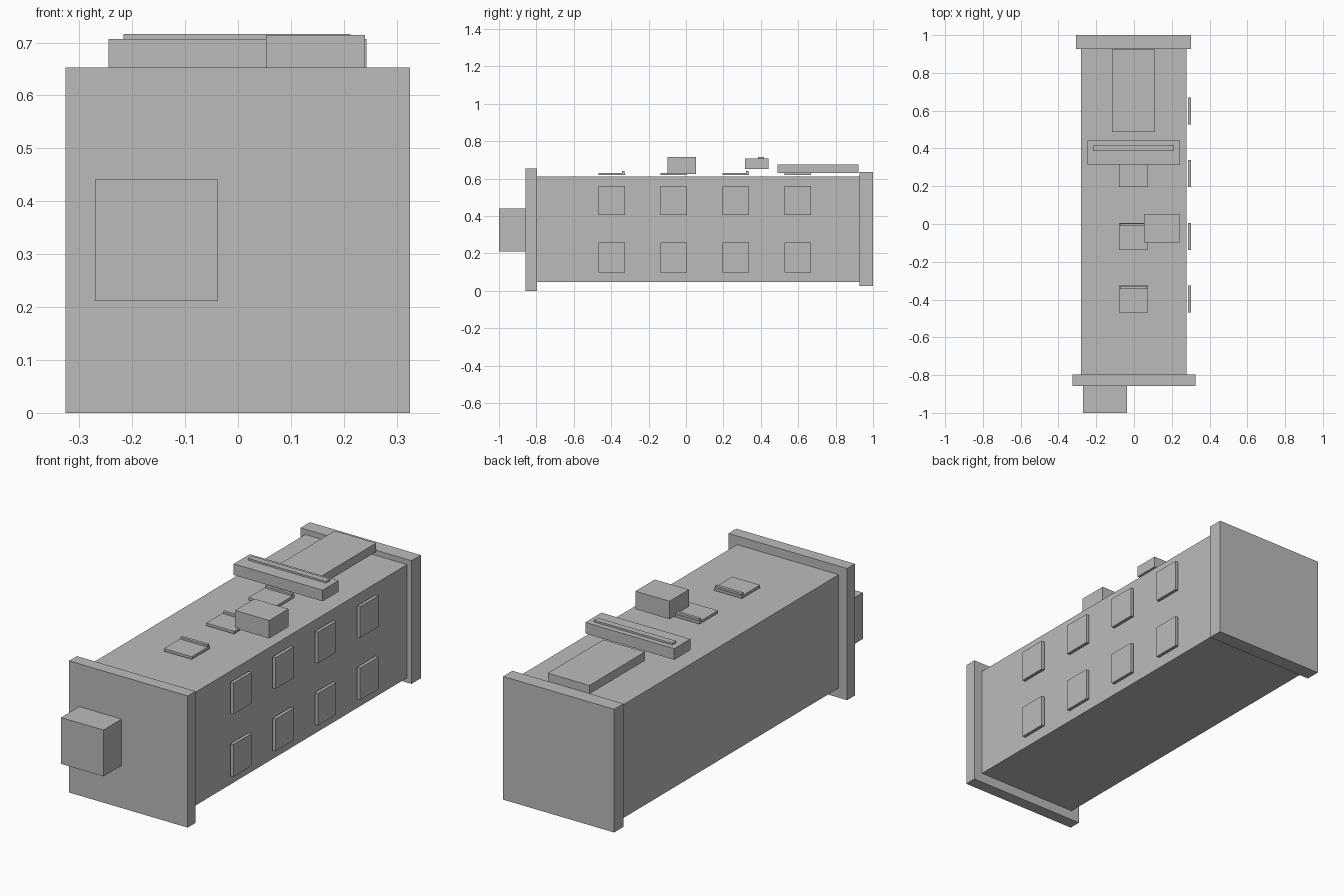
import bpy

grey = bpy.data.materials.new("plain_grey")
grey.diffuse_color = (0.5, 0.5, 0.5, 1)


def box(name, x, y, z):
    """Box spanning the given (min, max) ranges."""
    bpy.ops.mesh.primitive_cube_add(size=1, location=[sum(r) / 2 for r in (x, y, z)])
    ob = bpy.context.object
    ob.name = name
    ob.scale = [r[1] - r[0] for r in (x, y, z)]
    bpy.ops.object.transform_apply(location=False, rotation=False, scale=True)
    ob.data.materials.append(grey)
    return ob


# Main hull and end walls
box("main_body", (-0.28, 0.278), (-0.797, 0.927), (0.048, 0.61))
box("front_wall", (-0.326, 0.325), (-0.858, -0.797), (0, 0.653))
box("back_wall", (-0.306, 0.303), (0.927, 1.0), (0.025, 0.636))
box("front_box", (-0.27, -0.038), (-1.0, -0.858), (0.211, 0.441))

# Repeating bays: two side panels and one lipped roof hatch each
for i in range(4):
    y0 = -0.468 + i * 0.3313
    y1 = y0 + 0.143
    box(f"upper_side_panel_{i + 1}", (0.286, 0.302), (y0, y1), (0.406, 0.561))
    box(f"lower_side_panel_{i + 1}", (0.286, 0.302), (y0, y1), (0.097, 0.257))
    box(f"roof_hatch_{i + 1}", (-0.079, 0.074), (y0, y1), (0.618, 0.631))
    if i < 3:
        box(f"hatch_lip_{i + 1}", (-0.075, 0.070), (y1 - 0.018, y1 - 0.003), (0.631, 0.641))

# Roof equipment
box("roof_box", (0.053, 0.24), (-0.098, 0.053), (0.625, 0.714))
box("roof_beam", (-0.245, 0.243), (0.316, 0.442), (0.652, 0.707))
box("beam_strip", (-0.216, 0.213), (0.386, 0.416), (0.705, 0.716))
box("roof_slab", (-0.116, 0.112), (0.488, 0.923), (0.631, 0.674))
